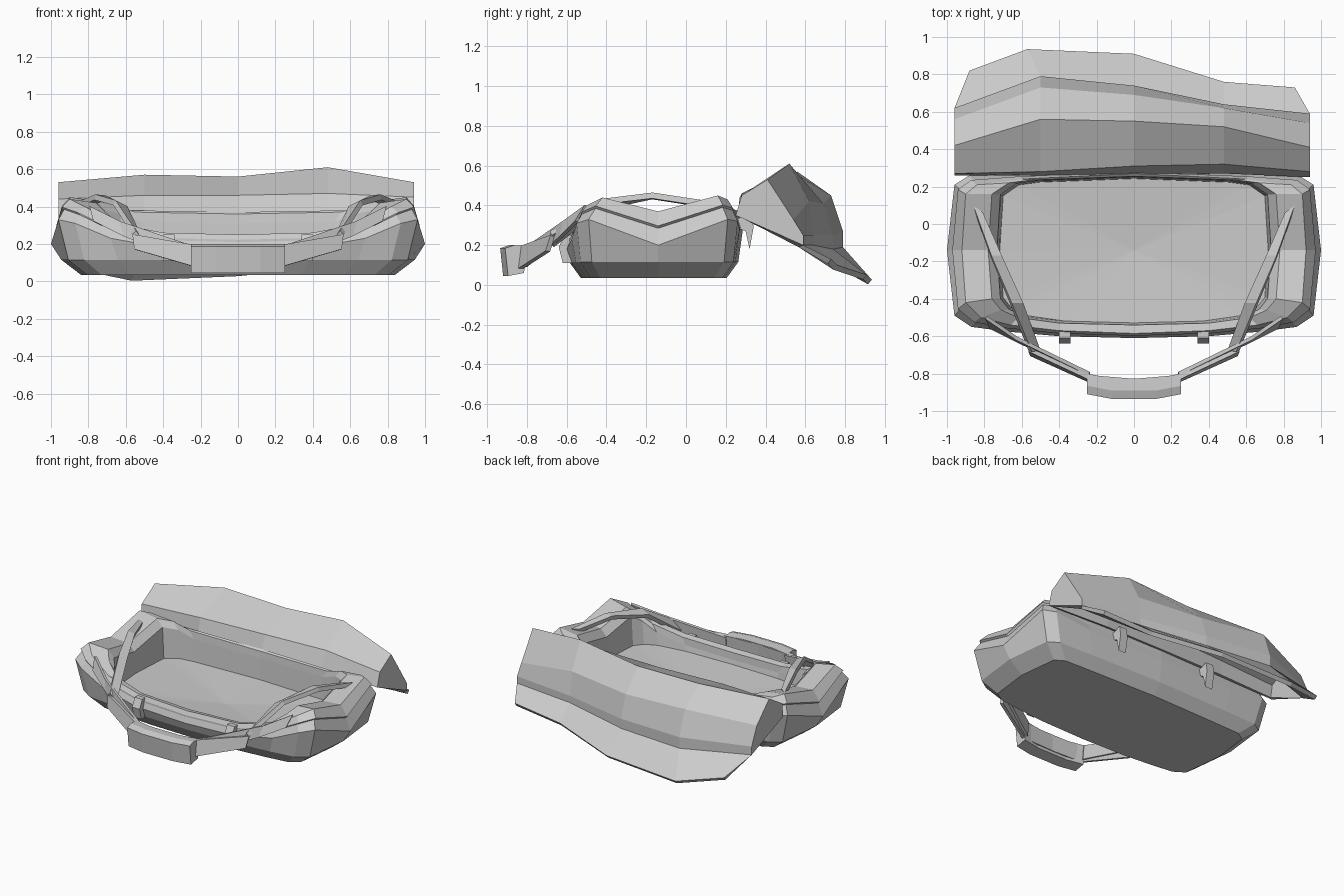
import bpy, bmesh
from mathutils import Vector

if "Cube" in bpy.data.objects:
    bpy.data.objects.remove(bpy.data.objects["Cube"])


def make(name, verts, faces, solid=0, mirror=False, offset=-1):
    me = bpy.data.meshes.new(name)
    me.from_pydata([tuple(v) for v in verts], [], faces)
    me.update()
    ob = bpy.data.objects.new(name, me)
    bpy.context.collection.objects.link(ob)
    if solid:
        m = ob.modifiers.new("thickness", "SOLIDIFY")
        m.thickness, m.offset = solid, offset
    if mirror:
        ob.modifiers.new("mirror", "MIRROR")
    return ob


def loft(rings, closed=True):
    """Quads between successive rings of equal length."""
    n = len(rings[0])
    verts = [v for r in rings for v in r]
    faces = []
    for k in range(len(rings) - 1):
        for i in range(n if closed else n - 1):
            j = (i + 1) % n
            faces.append((k * n + i, k * n + j, (k + 1) * n + j, (k + 1) * n + i))
    return verts, faces


def ring(plan, zs, sx=1.0, sy=1.0, dz=0.0):
    """Full symmetric loop from a half plan running front centre to back centre."""
    if not isinstance(zs, list):
        zs = [zs] * len(plan)
    half = [Vector((x * sx, -0.16 + (y + 0.16) * sy, z + dz)) for (x, y), z in zip(plan, zs)]
    return half + [Vector((-v.x, v.y, v.z)) for v in half[-2:0:-1]]


def mix(a, b, t):
    return [p.lerp(q, t) for p, q in zip(a, b)]


def outward(ob):
    """Make the normals of a closed mesh face outward."""
    bm = bmesh.new()
    bm.from_mesh(ob.data)
    bmesh.ops.recalc_face_normals(bm, faces=bm.faces)
    bm.to_mesh(ob.data)
    bm.free()


# Bag body: stacked loops from base, over the padded rim, down to the inner floor
outer = [(0, -.61), (.4, -.60), (.68, -.575), (.87, -.55), (.96, -.49),
         (1, -.14), (.96, .21), (.88, .26), (.6, .27), (0, .285)]
rim = [(0, -.585), (.4, -.57), (.66, -.54), (.82, -.50), (.90, -.42),
       (.92, -.14), (.90, .16), (.84, .21), (.6, .24), (0, .27)]
mouth = [(0, -.54), (.4, -.53), (.62, -.50), (.71, -.46), (.76, -.40),
         (.78, -.14), (.76, .16), (.67, .22), (.55, .235), (0, .255)]
seam_z = [.17, .18, .23, .31, .33, .20, .33, .32, .28, .27]
rim_z = [.25, .26, .31, .40, .44, .37, .45, .43, .38, .37]
mouth_z = [.24, .25, .30, .37, .42, .36, .43, .41, .37, .36]
seam, top = ring(outer, seam_z), ring(rim, rim_z)
lip = [v + Vector((v.x * .012, 0, .012)) for v in mix(seam, top, .5)]
rings = [ring(outer, .035, .84, .82), ring(outer, .115, .945, .95), seam,
         mix(seam, top, .5), lip, top, ring(mouth, mouth_z),
         ring(mouth, mouth_z, .94, .99, -.05), ring(mouth, .16, .92, .97)]
v, f = loft(rings)
n = len(seam)
f.append(tuple(range(n - 1, -1, -1)))
v.append(Vector((0, -.14, .13)))
last = (len(rings) - 1) * n
f += [(last + i, last + (i + 1) % n, len(v) - 1) for i in range(n)]
make("bag_body", v, f)

# Open flap: sections across, each from hinge over the ridge to the free edge
ends = [  # x, then (y, z) for hinge, front edge, ridge, back edge, crease top, crease foot, tip
    (-.96, [(.26, .34), (.27, .44), (.42, .53), (.56, .39), (.62, .26), (.62, .20), (.82, .09)]),
    (-.50, [(.26, .35), (.28, .46), (.56, .57), (.73, .45), (.79, .27), (.79, .19), (.935, .026)]),
    (0, [(.27, .35), (.31, .46), (.55, .56), (.69, .41), (.74, .25), (.74, .18), (.91, .05)]),
    (.48, [(.27, .35), (.32, .47), (.52, .61), (.62, .42), (.64, .25), (.64, .20), (.76, .10)]),
    (.94, [(.25, .35), (.28, .45), (.41, .53), (.54, .33), (.59, .25), (.59, .20), (.73, .13)])]
secs = [[Vector((x, y, z)) for y, z in prof] for x, prof in ends]
for k, x in ((0, -.88), (1, -.57), (4, .86)):
    secs[k][-1].x = x
v, f = loft(secs, closed=False)
f = [tuple(reversed(q)) for q in f]
e = 4 * 7
f += [(0, 1, 2, 3, 4, 5), (e, e + 5, e + 4, e + 3, e + 2, e + 1)]
make("bag_flap", v, f, solid=.03)


# Straps: each is a strip between two edge paths
def strap(name, pairs, t=.02):
    v, f = loft([[Vector(a), Vector(b)] for a, b in pairs], closed=False)
    return make(name, v, f, solid=t, mirror=True, offset=0)


strap("side_strap", [((.81, .06, .41), (.86, .095, .41)), ((.71, -.17, .445), (.765, -.17, .45)),
                     ((.60, -.42, .39), (.66, -.42, .42)), ((.51, -.67, .20), (.555, -.68, .26))], .03)
strap("corner_strap", [((.79, -.50, .40), (.77, -.55, .32)), ((.63, -.61, .32), (.61, -.63, .24)),
                       ((.24, -.80, .19), (.24, -.81, .09))])
strap("handle_strap", [((.56, -.67, .25), (.55, -.695, .17)), ((.24, -.82, .195), (.24, -.835, .08)),
                       ((0, -.84, .19), (0, -.845, .08))], .025)

# Handle grip: curved padded block
grip = [(-.935, .185), (-.89, .20), (-.825, .195), (-.84, .06), (-.92, .045)]
secs = [[Vector((x, y + s, z)) for y, z in grip]
        for x, s in [(-.25, .025), (-.12, 0), (.12, 0), (.25, .025)]]
v, f = loft(secs)
f += [(4, 3, 2, 1, 0), tuple(range(15, 20))]
outward(make("handle_grip", v, f))

# Clips on the front wall and buckle tabs joining the back wall to the flap
for name, prof in [("front_clip", [(-.56, .25), (-.61, .25), (-.64, .19), (-.62, .11), (-.57, .11)]),
                   ("back_tab", [(.25, .33), (.33, .36), (.34, .29), (.32, .18), (.30, .27), (.25, .29)])]:
    m = len(prof)
    v, f = loft([[Vector((x, y, z)) for y, z in prof] for x in (.34, .40)])
    f += [tuple(range(m - 1, -1, -1)), tuple(range(m, 2 * m))]
    outward(make(name, v, f, mirror=True))
